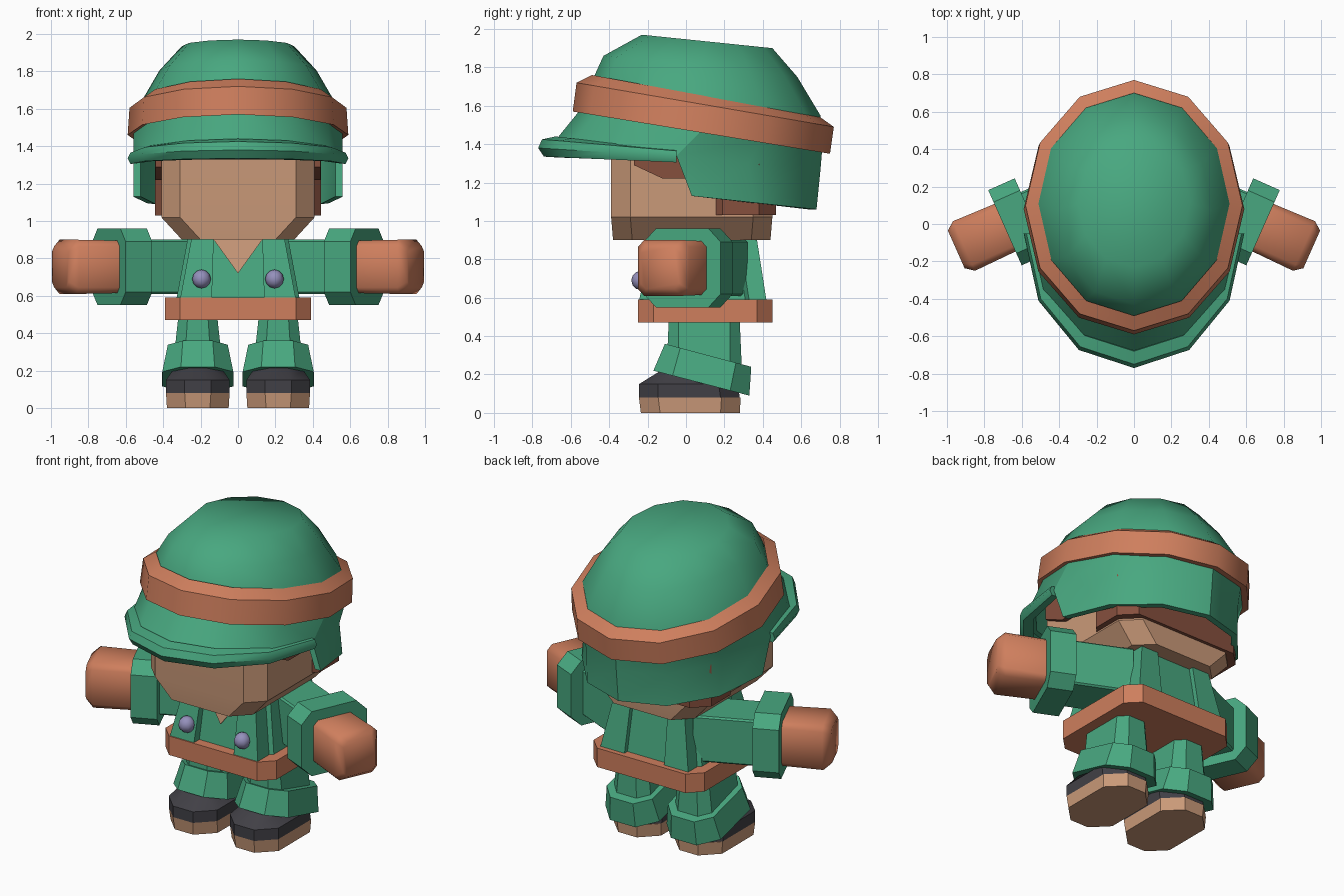
import bpy, bmesh, math
from mathutils import Vector, Matrix

cube = bpy.data.objects.get("Cube")
if cube:
    bpy.data.objects.remove(cube)


def material(name, rgb):
    m = bpy.data.materials.new(name)
    m.use_nodes = True
    m.diffuse_color = (*rgb, 1)
    m.node_tree.nodes["Principled BSDF"].inputs["Base Color"].default_value = (*rgb, 1)
    return m


GREEN = material("green cloth", (0.065, 0.39, 0.215))
LEATHER = material("orange leather", (0.62, 0.21, 0.11))
SKIN = material("tan skin", (0.59, 0.32, 0.19))
HAIR = material("brown hair", (0.24, 0.08, 0.048))
SHOE = material("charcoal shoe", (0.053, 0.051, 0.061))
BUTTON = material("lilac button", (0.3, 0.28, 0.5))


def finish(name, bm, mat, smooth):
    bmesh.ops.recalc_face_normals(bm, faces=bm.faces)
    mesh = bpy.data.meshes.new(name)
    bm.to_mesh(mesh)
    bm.free()
    mesh.materials.append(mat)
    mesh.shade_smooth()
    mesh.set_sharp_from_angle(angle=math.radians(smooth))
    obj = bpy.data.objects.new(name, mesh)
    bpy.context.collection.objects.link(obj)
    return obj


def loft(name, rings, mat, smooth=35, matrix=Matrix(), caps=True):
    """Skin a row of closed loops that share a point count."""
    bm = bmesh.new()
    rows = [[bm.verts.new(matrix @ Vector(p)) for p in ring] for ring in rings]
    n = len(rows[0])
    for a, b in zip(rows, rows[1:]):
        for i in range(n):
            j = (i + 1) % n
            bm.faces.new((a[i], a[j], b[j], b[i]))
    if caps:
        bm.faces.new(rows[0])
        bm.faces.new(rows[-1])
    return finish(name, bm, mat, smooth)


def octagon(hx, hy, c):
    """Rectangle with cut corners."""
    q = [(hx, hy - c), (hx - c, hy)]
    return q + [(-x, y) for x, y in q[::-1]] + [(-x, -y) for x, y in q] + [(x, -y) for x, y in q[::-1]]


def slab(cx, hx, front, back, c):
    """Cut-corner ring running from a front (y, z) to a back (y, z)."""
    (y0, z0), (y1, z1) = front, back
    hy = (y1 - y0) / 2
    return [(cx + x, (y0 + y1) / 2 + y, z0 + (z1 - z0) * (y + hy) / (2 * hy))
            for x, y in octagon(hx, hy, c)]


def flat(cx, hx, y0, y1, z, c):
    return slab(cx, hx, (y0, z), (y1, z), c)


def rect(x0, x1, y0, y1, z):
    return [(x0, y0, z), (x1, y0, z), (x1, y1, z), (x0, y1, z)]


def half(rx, side, end):
    """Half oval of a twelve-sided ring, from side to end to other side."""
    s, e = Vector(side), Vector(end)
    pts = []
    for k in range(-3, 4):
        a = math.radians(30 * k)
        p = s + (e - s) * math.cos(a)
        pts.append((rx * math.sin(a), p.x, p.y))
    return pts


def oval(rx, front, back):
    """Full twelve-sided tilted ring."""
    mid = (Vector(front) + Vector(back)) / 2
    return half(rx, mid, back) + half(rx, mid, front)[-2:0:-1]


# Helmet dome and band
loft("helmet_dome", [
    oval(0.56, (-0.54, 1.6), (0.71, 1.39)),
    oval(0.51, (-0.48, 1.75), (0.70, 1.55)),
    oval(0.42, (-0.43, 1.86), (0.58, 1.75)),
    oval(0.30, (-0.23, 1.97), (0.45, 1.90))], GREEN, 55)
loft("helmet_band", [
    oval(0.53, (-0.50, 1.58), (0.69, 1.36)),
    oval(0.59, (-0.59, 1.57), (0.75, 1.35)),
    oval(0.58, (-0.57, 1.72), (0.77, 1.49)),
    oval(0.51, (-0.49, 1.76), (0.70, 1.54))], LEATHER, 38, caps=False)

# Helmet front, neck guard and rolled brim, each swept around half an oval
TOP, EDGE = (0.08, 1.47), (-0.05, 1.34)
loft("helmet_front", list(zip(
    half(0.56, TOP, (-0.55, 1.58)), half(0.56, EDGE, (-0.68, 1.42)),
    half(0.52, EDGE, (-0.64, 1.42)), half(0.52, TOP, (-0.51, 1.58)))), GREEN)
loft("neck_guard", list(zip(
    half(0.56, TOP, (0.71, 1.38)), half(0.56, EDGE, (0.70, 1.26)),
    half(0.56, (0.03, 1.13), (0.68, 1.06)), half(0.52, (0.03, 1.13), (0.64, 1.06)),
    half(0.52, EDGE, (0.66, 1.26)), half(0.52, TOP, (0.67, 1.38)))), GREEN)
loft("helmet_brim", list(zip(
    half(0.53, (-0.05, 1.31), (-0.66, 1.33)), half(0.575, (-0.05, 1.305), (-0.74, 1.335)),
    half(0.59, (-0.05, 1.335), (-0.77, 1.38)), half(0.575, (-0.05, 1.365), (-0.75, 1.425)),
    half(0.53, (-0.05, 1.37), (-0.68, 1.44)))), GREEN, 50)

# Head and hair
loft("head", [
    flat(0, 0.30, -0.38, 0.44, 0.90, 0.10),
    flat(0, 0.41, -0.39, 0.45, 1.02, 0.10),
    flat(0, 0.41, -0.39, 0.45, 1.50, 0.10)], SKIN)
loft("back_hair", [flat(0, 0.445, 0.10, 0.47, z, 0.09) for z in (1.03, 1.45)], HAIR)
sideburn = [(-0.27, 1.29), (-0.12, 1.22), (0.2, 1.22), (0.2, 1.45), (-0.27, 1.45)]
for name, s in (("left", 1), ("right", -1)):
    loft(name + "_side_hair", [[(s * x, y, z) for y, z in sideburn] for x in (0.38, 0.44)], HAIR)

# Torso, neckline and belt
loft("torso", [
    flat(0, 0.33, -0.19, 0.39, 0.58, 0.08),
    flat(0, 0.27, -0.14, 0.34, 0.90, 0.08)], GREEN)
loft("neckline", [[(-0.13, y, 0.9), (0.13, y, 0.9), (0, y - 0.029, 0.72)]
                  for y in (-0.139, -0.148)], SKIN)
loft("belt", [flat(0, 0.39, -0.25, 0.45, z, 0.08) for z in (0.47, 0.59)], LEATHER)

for name, s in (("left", 1), ("right", -1)):
    flip = Matrix.Diagonal((s, 1, 1, 1))

    # Raised straps and button
    loft(name + "_front_strap", [
        rect(0.14, 0.31, -0.245, -0.1, 0.58), rect(0.13, 0.25, -0.18, -0.04, 0.90)],
        GREEN, matrix=flip)
    loft(name + "_back_strap", [
        rect(0.14, 0.31, 0.3, 0.42, 0.58), rect(0.13, 0.25, 0.25, 0.37, 0.90)],
        GREEN, matrix=flip)
    bm = bmesh.new()
    bmesh.ops.create_uvsphere(bm, u_segments=8, v_segments=6, radius=0.05,
                              matrix=Matrix.Translation((s * 0.195, -0.235, 0.69)))
    finish(name + "_button", bm, BUTTON, 60)

    # Arm, cuff and fist along an axis swung slightly forward
    arm = (flip @ Matrix.Translation((0.69, -0.02, 0.755))
           @ Matrix.Rotation(math.radians(-24), 4, "Z"))

    def section(x, hy, hz, c):
        return [(x, y, z) for y, z in octagon(hy, hz, c)]

    loft(name + "_sleeve", [section(x, 0.14, 0.145, 0.01) for x in (-0.52, -0.1)], GREEN, matrix=arm)
    loft(name + "_cuff", [section(x, 0.22, 0.205, 0.07) for x in (-0.155, 0)], GREEN, matrix=arm)
    loft(name + "_fist", [
        section(-0.04, 0.138, 0.14, 0.03), section(0.24, 0.145, 0.145, 0.035),
        section(0.285, 0.11, 0.11, 0.03)], LEATHER, 55, matrix=arm)

    # Trouser leg and tilted trouser cuff
    loft(name + "_leg", [
        flat(0.215, 0.13, -0.10, 0.29, 0.25, 0.06),
        flat(0.215, 0.105, -0.09, 0.28, 0.48, 0.05)], GREEN, matrix=flip)
    loft(name + "_leg_cuff", [
        slab(0.215, 0.19, (-0.17, 0.22), (0.33, 0.09), 0.10),
        slab(0.215, 0.16, (-0.11, 0.36), (0.34, 0.24), 0.08)], GREEN, matrix=flip)

    # Shoe and sole
    loft(name + "_sole", [
        flat(0.215, 0.165, -0.235, 0.28, 0, 0.10),
        flat(0.215, 0.17, -0.245, 0.285, 0.08, 0.10)], SKIN, matrix=flip)
    loft(name + "_shoe", [
        flat(0.215, 0.17, -0.245, 0.28, 0.08, 0.10),
        flat(0.215, 0.17, -0.245, 0.27, 0.15, 0.10),
        slab(0.215, 0.13, (-0.14, 0.215), (0.24, 0.18), 0.08)], SHOE, matrix=flip)
